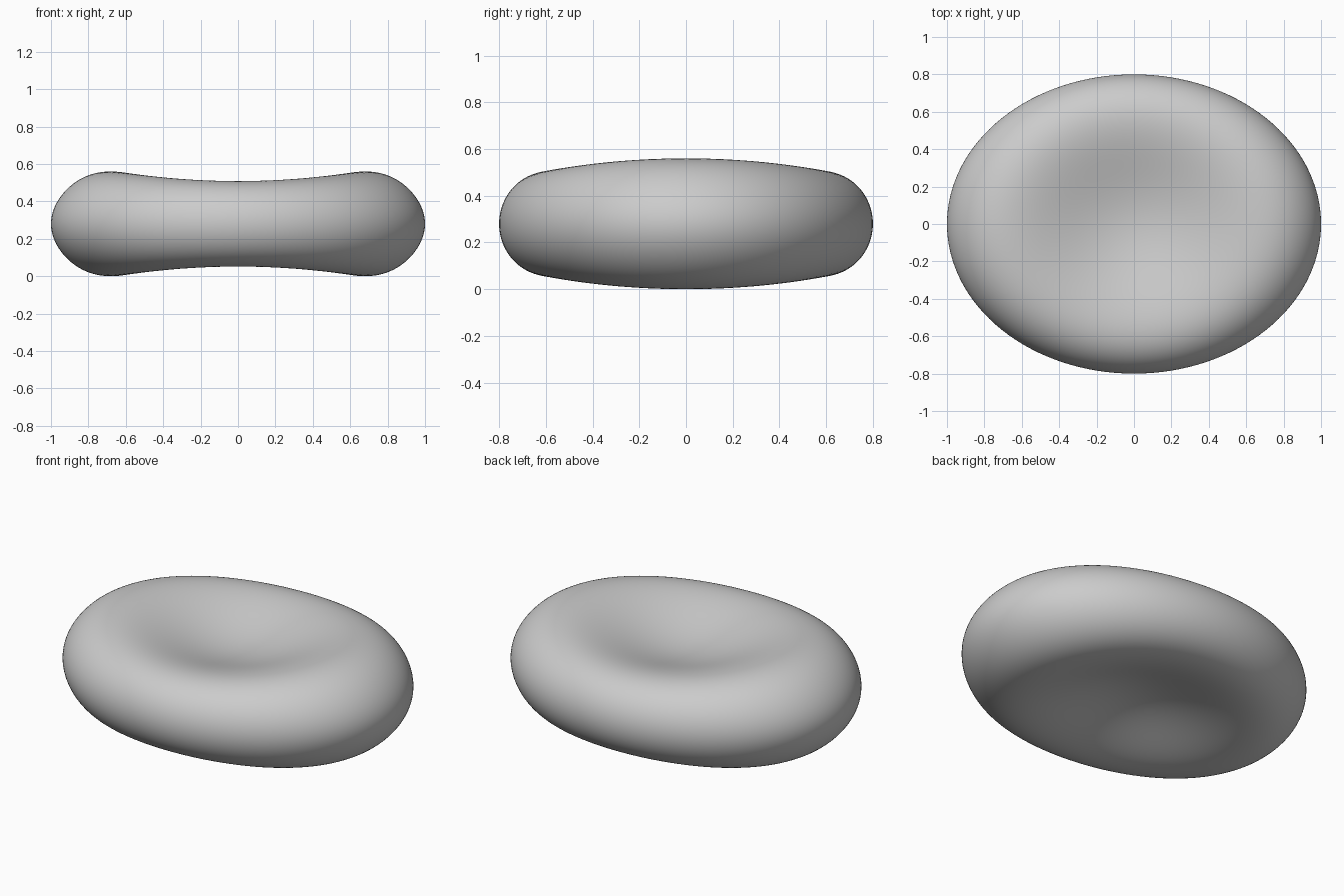
import bpy

old = bpy.data.objects.get("Cube")
if old:
    bpy.data.objects.remove(old, do_unlink=True)

HALF_DEPTH = 0.8      # half size along y, with half size 1 along x
RIM_HEIGHT = 0.28     # half thickness at the fullest part of the rim

# Plain grey material
grey = bpy.data.materials.new("plain_grey")
grey.use_nodes = True
colour = (0.6, 0.6, 0.6, 1.0)
grey.diffuse_color = colour
grey.node_tree.nodes["Principled BSDF"].inputs["Base Color"].default_value = colour

# Biconcave disc: a sphere flattened by a dimpled thickness profile
bpy.ops.mesh.primitive_uv_sphere_add(segments=128, ring_count=96, radius=1)
disc = bpy.context.object
disc.name = "biconcave_disc"
disc.data.materials.append(grey)
for v in disc.data.vertices:
    v.co.y *= HALF_DEPTH
    q = v.co.x ** 2 + v.co.y ** 2
    v.co.z *= 0.13 + 0.734 * q - 0.41 * q * q
    v.co.z += RIM_HEIGHT
bpy.ops.object.shade_smooth()
